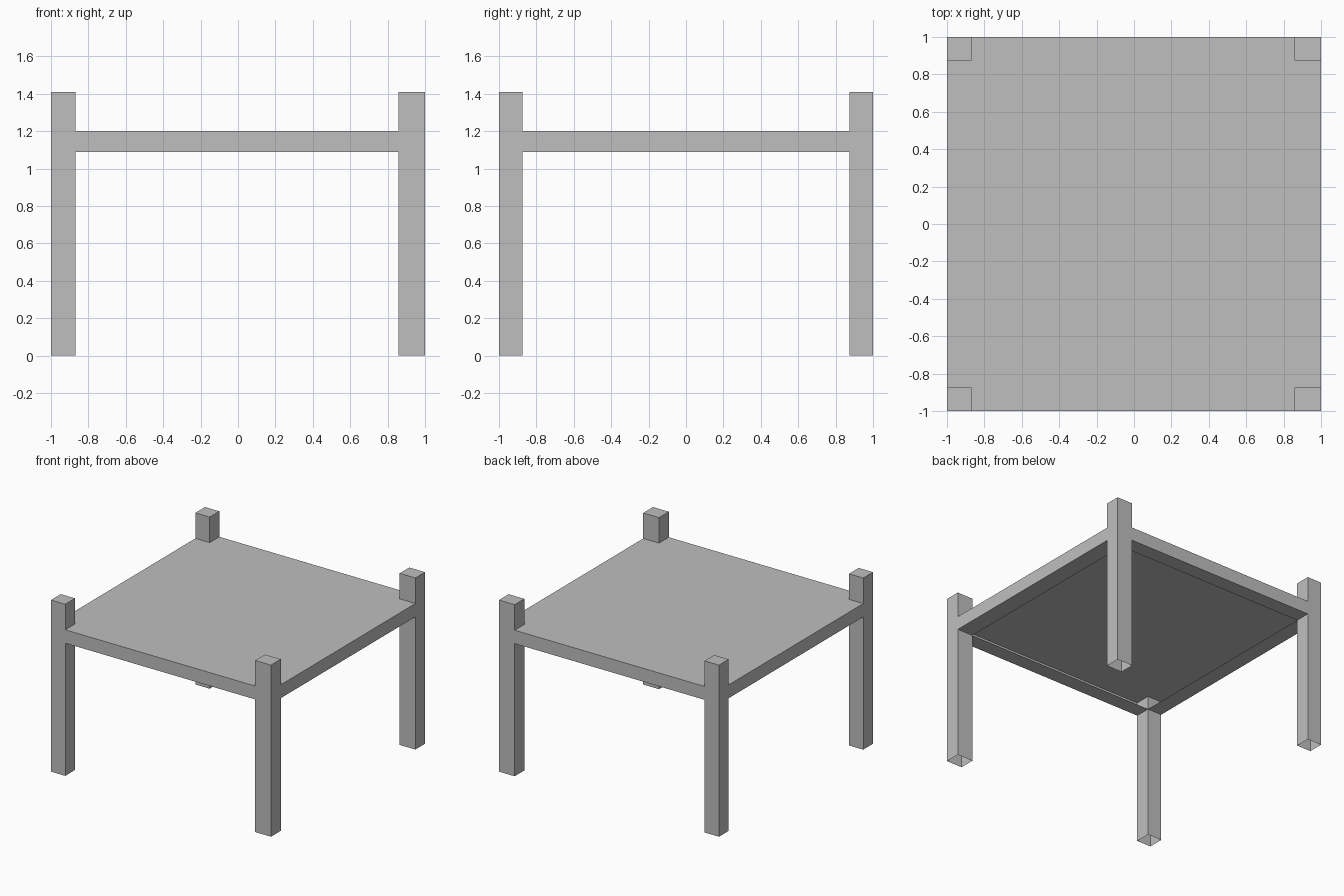
import bpy, bmesh
from mathutils import Vector

default = bpy.data.objects.get("Cube")
if default:
    bpy.data.objects.remove(default, do_unlink=True)

# Overall sizes
HEIGHT, TOP, UNDERSIDE = 1.41, 1.2, 1.09
X_IN = (-0.87, 0.857)    # inner leg faces across
Y_IN = (-0.873, 0.875)   # inner leg faces in depth

grey = bpy.data.materials.new("plain grey")
grey.use_nodes = True
grey.diffuse_color = (0.52, 0.52, 0.52, 1)
grey.node_tree.nodes["Principled BSDF"].inputs["Base Color"].default_value = grey.diffuse_color


def box(low, high):
    """Return a bmesh box between two corners."""
    bm = bmesh.new()
    bmesh.ops.create_cube(bm, size=1)
    low, high = Vector(low), Vector(high)
    for v in bm.verts:
        v.co = (low + high) / 2 + v.co * (high - low)
    return bm


def drop_faces(bm, rule):
    bm.normal_update()
    faces = [f for f in bm.faces if rule(f, f.calc_center_median())]
    bmesh.ops.delete(bm, geom=faces, context='FACES')


def finish(bm, name):
    mesh = bpy.data.meshes.new(name)
    bm.to_mesh(mesh)
    bm.free()
    mesh.materials.append(grey)
    bpy.context.collection.objects.link(bpy.data.objects.new(name, mesh))


# Corner legs: hollow tubes with a cap and an open foot
for side, x_out, x_in in (("right", -1, X_IN[0]), ("left", 1, X_IN[1])):
    for end, y_out, y_in in (("front", -1, Y_IN[0]), ("back", 1, Y_IN[1])):
        leg = box((min(x_out, x_in), min(y_out, y_in), 0),
                  (max(x_out, x_in), max(y_out, y_in), HEIGHT))
        drop_faces(leg, lambda f, c: f.normal.z < -0.5)
        finish(leg, f"{end}_{side}_leg")

# Table top: a shell notched at the corners, its underside open between the rails
top = box((-1, -1, UNDERSIDE), (1, 1, TOP))
cuts = [((x, 0, 0), (1, 0, 0)) for x in X_IN] + [((0, y, 0), (0, 1, 0)) for y in Y_IN]
for point, normal in cuts:
    bmesh.ops.bisect_plane(top, geom=top.verts[:] + top.edges[:] + top.faces[:],
                           plane_co=point, plane_no=normal)


def unwanted(f, c):
    x_mid = X_IN[0] < c.x < X_IN[1]
    y_mid = Y_IN[0] < c.y < Y_IN[1]
    corner = not x_mid and not y_mid
    opening = x_mid and y_mid and f.normal.z < -0.5
    return corner or opening


drop_faces(top, unwanted)
finish(top, "table_top")
